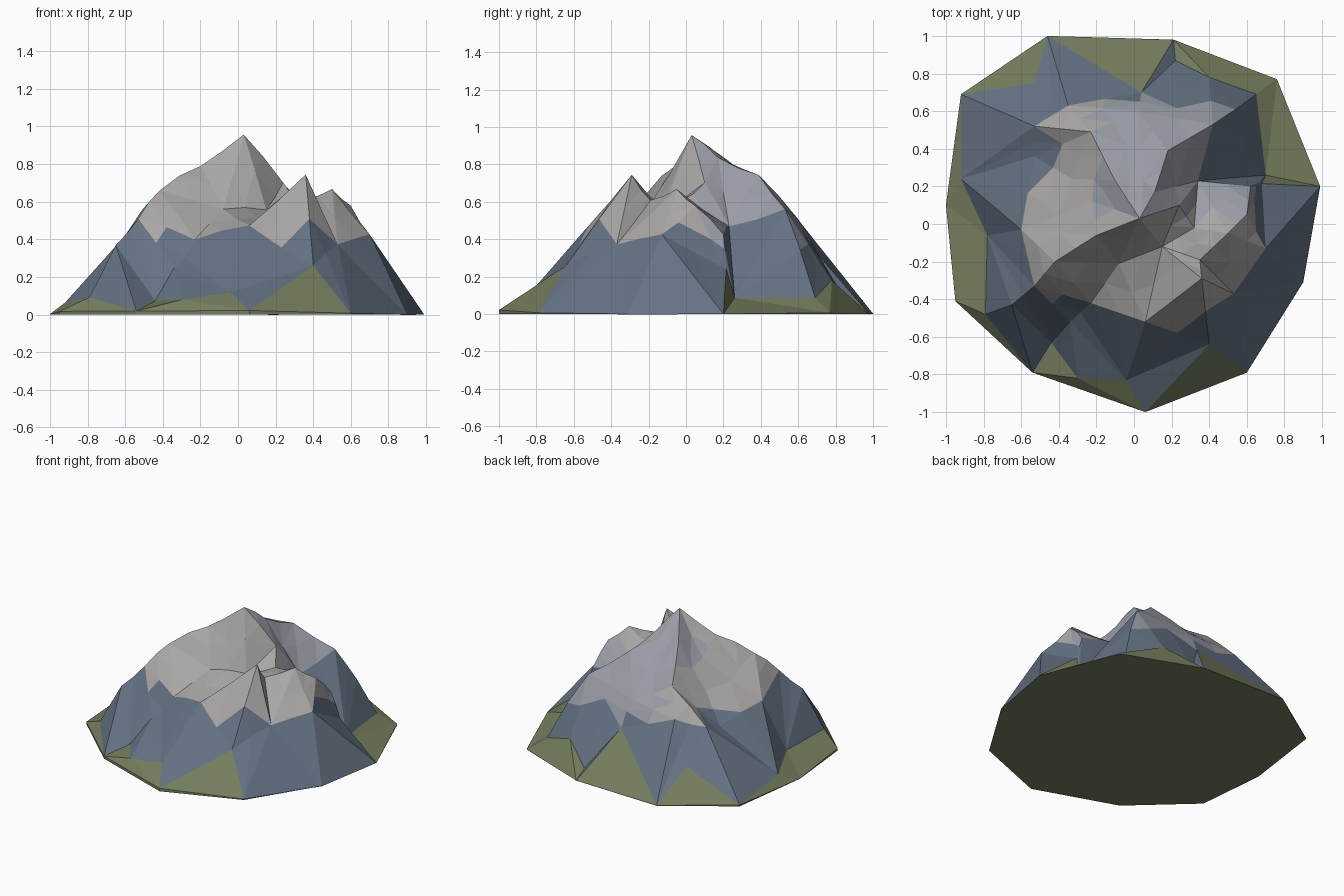
import bpy, bmesh, random
from mathutils import Vector
from mathutils.geometry import delaunay_2d_cdt

if "Cube" in bpy.data.objects:
    bpy.data.objects.remove(bpy.data.objects["Cube"])

random.seed(4)

# outline of the ground slab
RIM_Z = .012
RIM = [(-.46, 1), (.21, .98), (.76, .77), (.99, .20), (.90, -.31), (.60, -.79),
       (.06, -1), (-.54, -.79), (-.95, -.41), (-1, .10), (-.92, .69)]
PEAK, PASS = (.03, .03, .965), (.15, -.12, .57)

# crest and gully lines running out from the summit and from the pass
LINES = [
    # south-west crest
    [PEAK, (-.20, -.06, .80), (-.42, -.20, .67), (-.53, -.33, .52), (-.65, -.43, .36), (-.54, -.79, RIM_Z)],
    # north-west crest
    [PEAK, (-.10, .23, .81), (-.23, .49, .62), (-.35, .63, .46), (-.46, 1, RIM_Z)],
    # north-east crest
    [PEAK, (.05, .23, .82), (.18, .39, .75), (.42, .53, .56), (.54, .61, .34), (.65, .69, .08)],
    # west gully
    [PEAK, (-.22, .12, .68), (-.33, .24, .54), (-.53, .36, .36), (-.92, .24, .06)],
    # east gully
    [(.11, .17, .84), (.34, .23, .48), (.70, .26, .09), (.99, .20, RIM_Z)],
    # south gully
    [PASS, (-.08, -.21, .55), (-.23, -.42, .39), (-.34, -.52, .25), (-.44, -.63, .08), (-.54, -.79, RIM_Z)],
    # south peak
    [PASS, (.36, -.29, .735), (.40, -.64, .26), (.06, -1)+(RIM_Z,)],
    # east peak and its outer face
    [(.32, -.02, .60), (.50, -.05, .66), (.60, .05, .58), (.62, .20, .43), (.68, .215, .24),
     (.70, -.13, .43), (.99, .20, RIM_Z)],
    # cleft between the two lower peaks
    [PASS, (.35, -.19, .62), (.53, -.37, .38)],
    # north gully
    [(.02, .60, .50), (.04, .70, .34), (.22, .87, .06), (.21, .98, RIM_Z)],
    # foot of the west side
    [(-.54, -.79, RIM_Z), (-.79, -.48, .09), (-.78, -.06, .10), (-.92, .24, .06)],
    # foot of the south side
    [(-.44, -.63, .08), (-.30, -.82, .08), (-.04, -.83, .12), (.06, -1, RIM_Z)],
]
# loose points on the flanks
SPOTS = [(.06, -.52, .48), (-.53, .75, .2), (-.60, -.03, .43), (-.53, .52, .42),
         (.40, .78, .19), (.24, .10, .70)]

# stitch the lines into one triangulated surface
pts = [(x, y, RIM_Z) for x, y in RIM]
links = [(i, (i + 1) % len(RIM)) for i in range(len(RIM))]


def index(p):
    if p not in pts:
        pts.append(p)
    return pts.index(p)


for line in LINES:
    ids = [index(p) for p in line]
    links += list(zip(ids, ids[1:]))
for p in SPOTS:
    index(p)
out = delaunay_2d_cdt([Vector(p[:2]) for p in pts], links, [], 0, 1e-5)

bm = bmesh.new()
for co, orig in zip(out[0], out[3]):
    z = pts[orig[0]][2] if orig else .4
    bm.verts.new((co.x, co.y, z))
bm.verts.ensure_lookup_table()
for f in out[2]:
    bm.faces.new([bm.verts[i] for i in f])

# break the upper rock into smaller facets
high = [e for e in bm.edges if min(v.co.z for v in e.verts) > .125 and e.calc_length() > .12]
old = set(bm.verts)
bmesh.ops.subdivide_edges(bm, edges=high, cuts=1)
bmesh.ops.triangulate(bm, faces=bm.faces[:])
for v in bm.verts:
    if v not in old:
        v.co.z += random.uniform(-.016, .012)

# slab edge and underside
rim = [e for e in bm.edges if e.is_boundary]
low = bmesh.ops.extrude_edge_only(bm, edges=rim)["geom"]
for v in low:
    if isinstance(v, bmesh.types.BMVert):
        v.co.z = 0
bmesh.ops.contextual_create(bm, geom=[e for e in low if isinstance(e, bmesh.types.BMEdge) and e.is_boundary])
bmesh.ops.recalc_face_normals(bm, faces=bm.faces[:])

# grass, blue rock and pale rock by height, cooler rock on the north-east side
for f in bm.faces:
    c = f.calc_center_median()
    cool = c.y > .05 and c.x > -.2
    f.material_index = 0 if c.z < .115 else 1 if c.z < (.39 if cool else .43) else 3 if cool else 2
    f.smooth = False

me = bpy.data.meshes.new("mountain")
bm.to_mesh(me)
bm.free()
for name, col in (("grass", (.18, .21, .11, 1)), ("blue_rock", (.13, .17, .23, 1)),
                  ("pale_rock", (.40, .385, .375, 1)), ("cool_rock", (.32, .335, .38, 1))):
    m = bpy.data.materials.new(name)
    m.diffuse_color = col
    m.use_nodes = True
    m.node_tree.nodes["Principled BSDF"].inputs["Base Color"].default_value = m.diffuse_color
    me.materials.append(m)
bpy.context.collection.objects.link(bpy.data.objects.new("mountain", me))
